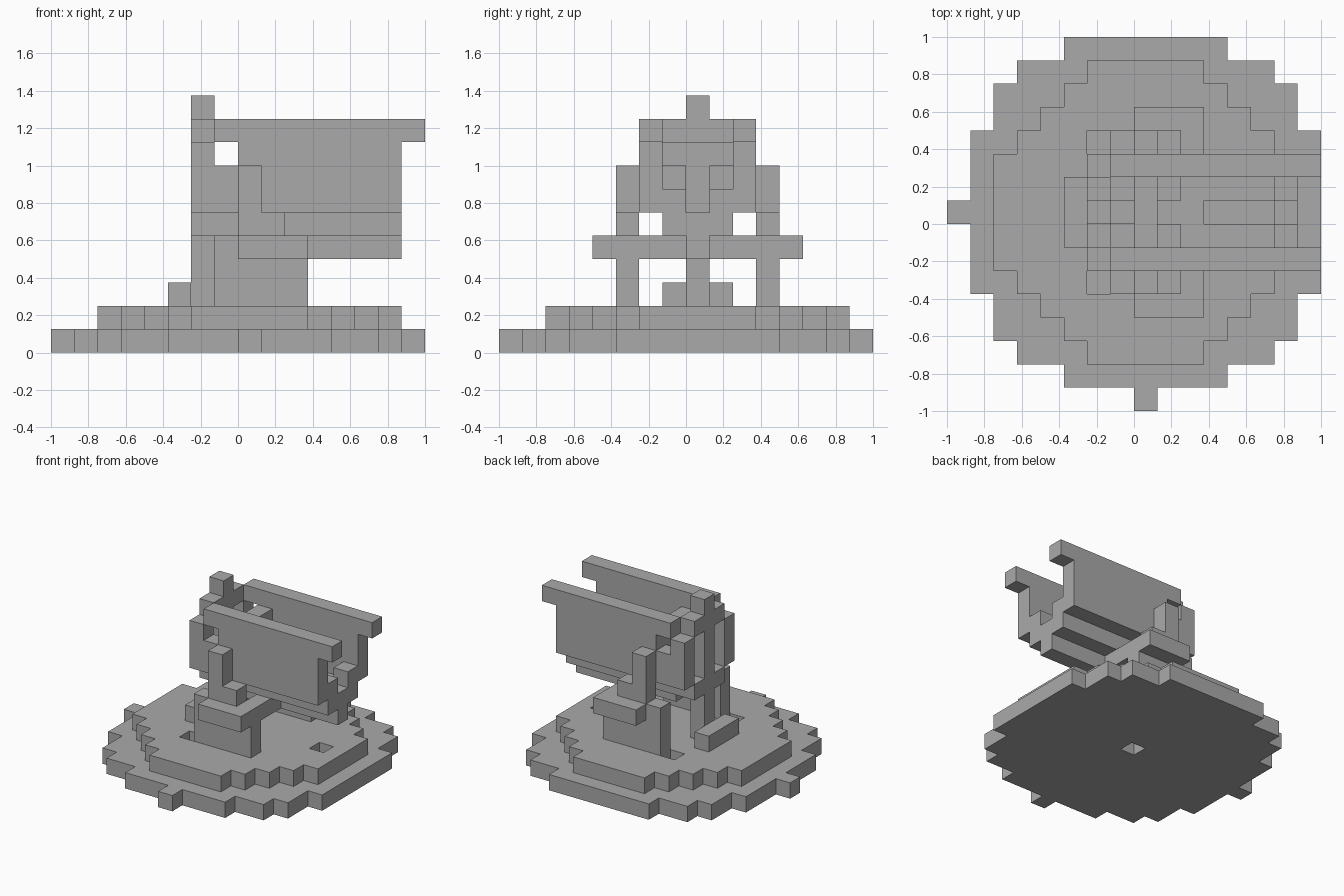
import bpy, bmesh, math
from mathutils import Vector
from itertools import product

cube = bpy.data.objects.get("Cube")
if cube:
    bpy.data.objects.remove(cube, do_unlink=True)

UNIT = 0.125  # edge of one block; block 0 spans 0 to UNIT on every axis

stone = bpy.data.materials.new("plain grey")
stone.use_nodes = True
grey = (0.4, 0.4, 0.4, 1)
stone.diffuse_color = grey
stone.node_tree.nodes["Principled BSDF"].inputs["Base Color"].default_value = grey


def box(xs, ys, zs):
    """Blocks filling inclusive index ranges."""
    spans = [range(a, b + 1) for a, b in (xs, ys, zs)]
    return set(product(*spans))


def mirror(cells):
    return cells | {(x, -y, z) for x, y, z in cells}


def build(name, cells):
    """Make one object from the exposed faces of a set of blocks."""
    bm = bmesh.new()
    verts = {}

    def vert(p):
        key = tuple(p)
        if key not in verts:
            verts[key] = bm.verts.new(Vector(key) * UNIT)
        return verts[key]

    for cell in sorted(cells):
        for axis, side in product(range(3), (0, 1)):
            near = list(cell)
            near[axis] += 2 * side - 1
            if tuple(near) in cells:
                continue
            u, v = (axis + 1) % 3, (axis + 2) % 3
            ring = []
            for du, dv in ((0, 0), (1, 0), (1, 1), (0, 1)):
                p = list(cell)
                p[axis] += side
                p[u] += du
                p[v] += dv
                ring.append(vert(p))
            bm.faces.new(ring if side else ring[::-1])
    bmesh.ops.dissolve_limit(bm, angle_limit=math.radians(1),
                             verts=bm.verts[:], edges=bm.edges[:])
    mesh = bpy.data.meshes.new(name)
    bm.to_mesh(mesh)
    bm.free()
    mesh.materials.append(stone)
    obj = bpy.data.objects.new(name, mesh)
    bpy.context.collection.objects.link(obj)


# Round base with two alignment tabs and a central socket
lower = {c for c in box((-7, 7), (-7, 7), (0, 0)) if c[0] ** 2 + c[1] ** 2 <= 62}
lower |= {(0, -8, 0), (-8, 0, 0)}
lower.discard((0, 0, 0))
build("base_lower_disc", lower)

# Upper disc with three peg sockets
upper = {c for c in box((-6, 6), (-6, 6), (1, 1)) if abs(c[0]) + abs(c[1]) <= 8}
upper -= {(5, 0, 1), (-2, 3, 1), (-2, -3, 1)}
build("base_upper_disc", upper)

# Side supports: leg, outer shelf, step and upright, joined by a crossbar
support = box((-1, 2), (3, 3), (2, 4))
support |= box((0, 2), (4, 4), (4, 4))
support |= box((0, 1), (3, 3), (5, 5)) | box((0, 0), (3, 3), (6, 7))
build("side_supports", mirror(support) | box((2, 2), (-2, 2), (4, 4)))

# Rear post with its foot and round frame
frame = box((-2, -2), (0, 0), (2, 10)) | box((-3, -3), (-1, 1), (2, 2))
for level in (5, 9):
    frame |= box((-2, -2), (-1, 1), (level, level))
frame |= mirror(box((-2, -1), (2, 2), (6, 7)) | {(-2, 2, 8)})
frame.add((-1, 0, 7))
build("rear_frame", frame)

# Open trough: side walls with long rails, stepped floor and keel
trough = box((0, 6), (2, 2), (6, 8)) | box((-1, 7), (2, 2), (9, 9))
trough |= box((-1, 6), (1, 1), (5, 5)) | {(6, 1, 6)}
trough |= box((1, 1), (1, 1), (6, 7))
trough = mirror(trough)
trough |= box((0, 6), (0, 0), (4, 4)) | box((0, 2), (0, 0), (5, 5)) | {(6, 0, 5)}
trough |= box((0, 0), (-1, 1), (6, 8))
build("trough", trough)
